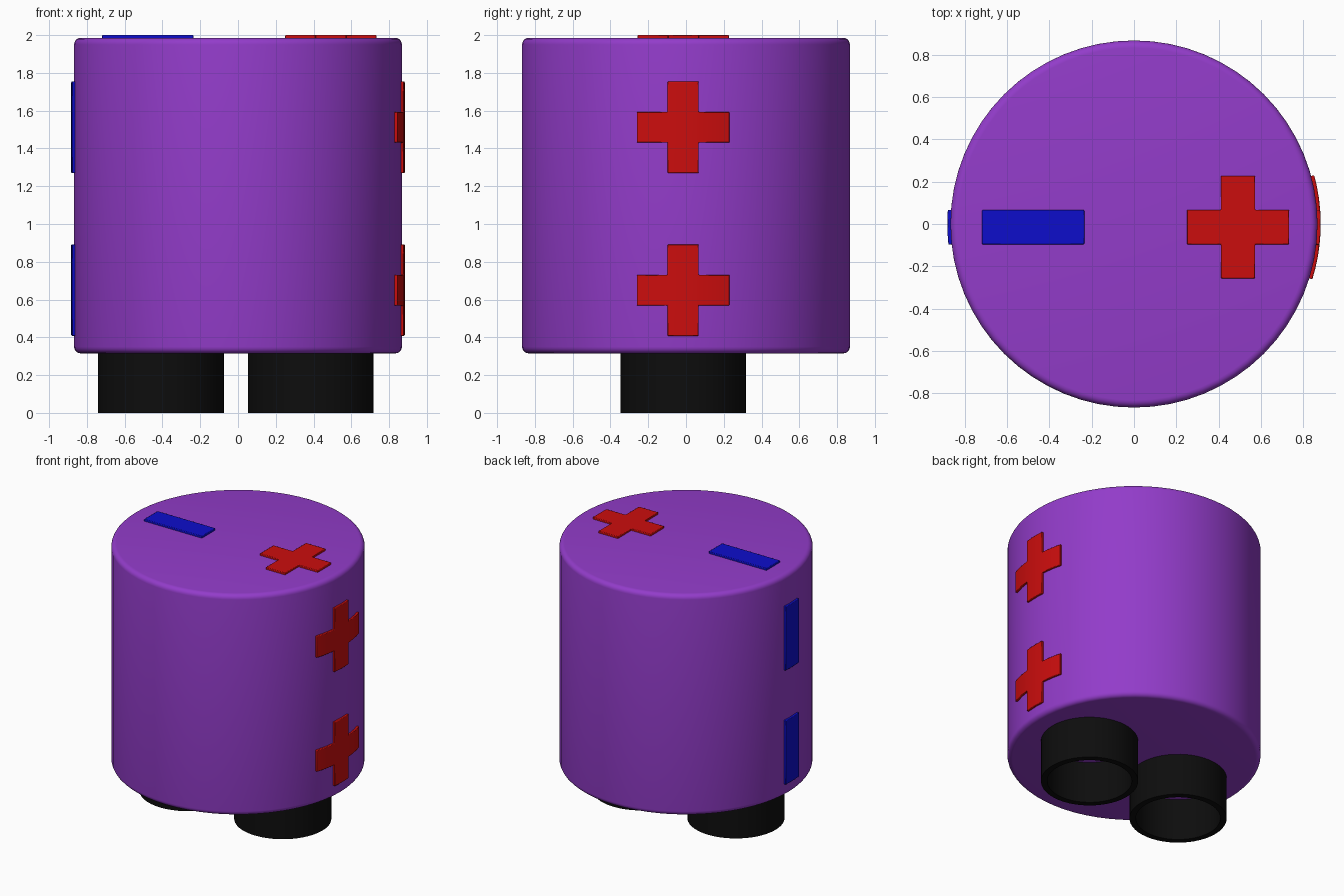
import bpy, bmesh, math
from mathutils import Vector

if "Cube" in bpy.data.objects:
    bpy.data.objects.remove(bpy.data.objects["Cube"])

R = 0.868            # body radius
LONG, ARM = 0.242, 0.081   # half length and half width of the symbols
OFF_Y = -0.015


def material(name, rgb):
    m = bpy.data.materials.new(name)
    m.diffuse_color = (*rgb, 1)
    m.use_nodes = True
    m.node_tree.nodes["Principled BSDF"].inputs["Base Color"].default_value = m.diffuse_color
    return m


purple = material("purple", (0.29, 0.045, 0.59))
black = material("black", (0.004, 0.004, 0.004))
red = material("red", (0.60, 0.004, 0.004))
blue = material("blue", (0.004, 0.004, 0.60))


def finish(bm, name, mat, bevel=0):
    bmesh.ops.recalc_face_normals(bm, faces=bm.faces)
    me = bpy.data.meshes.new(name)
    bm.to_mesh(me)
    bm.free()
    ob = bpy.data.objects.new(name, me)
    bpy.context.collection.objects.link(ob)
    me.materials.append(mat)
    if bevel:
        mod = ob.modifiers.new("soft_edges", 'BEVEL')
        mod.width, mod.segments, mod.limit_method = bevel, 2, 'ANGLE'
        mod.angle_limit = math.radians(40)
    bpy.ops.object.select_all(action='DESELECT')
    bpy.context.view_layer.objects.active = ob
    ob.select_set(True)
    bpy.ops.object.shade_smooth_by_angle(angle=math.radians(35))
    return ob


def lathe(name, profile, mat, x=0, y=0, steps=64):
    """Spin an (r, z) profile around z."""
    bm = bmesh.new()
    vs = [bm.verts.new((r, 0, z)) for r, z in profile]
    es = [bm.edges.new(p) for p in zip(vs, vs[1:])]
    bmesh.ops.spin(bm, geom=vs + es, cent=(0, 0, 0), axis=(0, 0, 1),
                   angle=math.tau, steps=steps)
    bmesh.ops.remove_doubles(bm, verts=bm.verts, dist=1e-5)
    bmesh.ops.translate(bm, verts=bm.verts, vec=(x, y, 0))
    return finish(bm, name, mat)


def symbol(name, plus, place, mat):
    """Thin plus or bar (long along v), mapped through place(u, v, height)."""
    cuts = [-LONG, -0.19, -0.135, -ARM, -ARM / 3, ARM / 3, ARM, 0.135, 0.19, LONG]
    bars = [-LONG, -ARM, ARM, LONG]
    bm = bmesh.new()
    for u0, u1 in zip(cuts, cuts[1:]):
        for v0, v1 in zip(bars, bars[1:]):
            in_column = abs(u0 + u1) / 2 < ARM
            in_row = abs(v0 + v1) / 2 < ARM
            if in_column or (plus and in_row):
                bm.faces.new([bm.verts.new((u, v, -0.02)) for u, v in
                              ((u0, v0), (u1, v0), (u1, v1), (u0, v1))])
    bmesh.ops.remove_doubles(bm, verts=bm.verts, dist=1e-5)
    ext = bmesh.ops.extrude_face_region(bm, geom=bm.faces[:], use_keep_orig=True)
    for v in ext["geom"]:
        if isinstance(v, bmesh.types.BMVert):
            v.co.z = 0.015
    for v in bm.verts:
        v.co = Vector(place(*v.co))
    return finish(bm, name, mat, 0.004)


# Body with rounded rims
rim, z0, z1 = 0.035, 0.315, 1.985
arc = [(math.sin(a), math.cos(a)) for a in (math.pi / 2 * i / 5 for i in range(6))]
bottom = [(R - rim + rim * s, z0 + rim - rim * c) for s, c in arc]
top = [(R - rim + rim * s, z1 - rim + rim * c) for s, c in reversed(arc)]
lathe("body", [(0, z0)] + bottom + top + [(0, z1)], purple)

# Hollow feet
for side, x in (("left", -0.407), ("right", 0.385)):
    lathe(side + "_foot", [(0.29, 0.33), (0.29, 0), (0.333, 0), (0.333, 0.33),
                           (0.29, 0.33)], black, x, OFF_Y, 48)

# Top symbols
symbol("top_plus", True, lambda u, v, h: (0.492 + u, OFF_Y + v, z1 + h), red)
symbol("top_minus", False, lambda u, v, h: (-0.477 + v, OFF_Y + u, z1 + h), blue)


# Side symbols, wrapped around the body
def wrap(sign, z):
    def place(u, v, h):
        y = OFF_Y + u
        a = math.asin(y / R)
        return sign * (R + h) * math.cos(a), (R + h) * math.sin(a), z + v
    return place


for level, z in (("lower", 0.65), ("upper", 1.512)):
    symbol(level + "_side_plus", True, wrap(1, z), red)
    symbol(level + "_side_minus", False, wrap(-1, z), blue)
